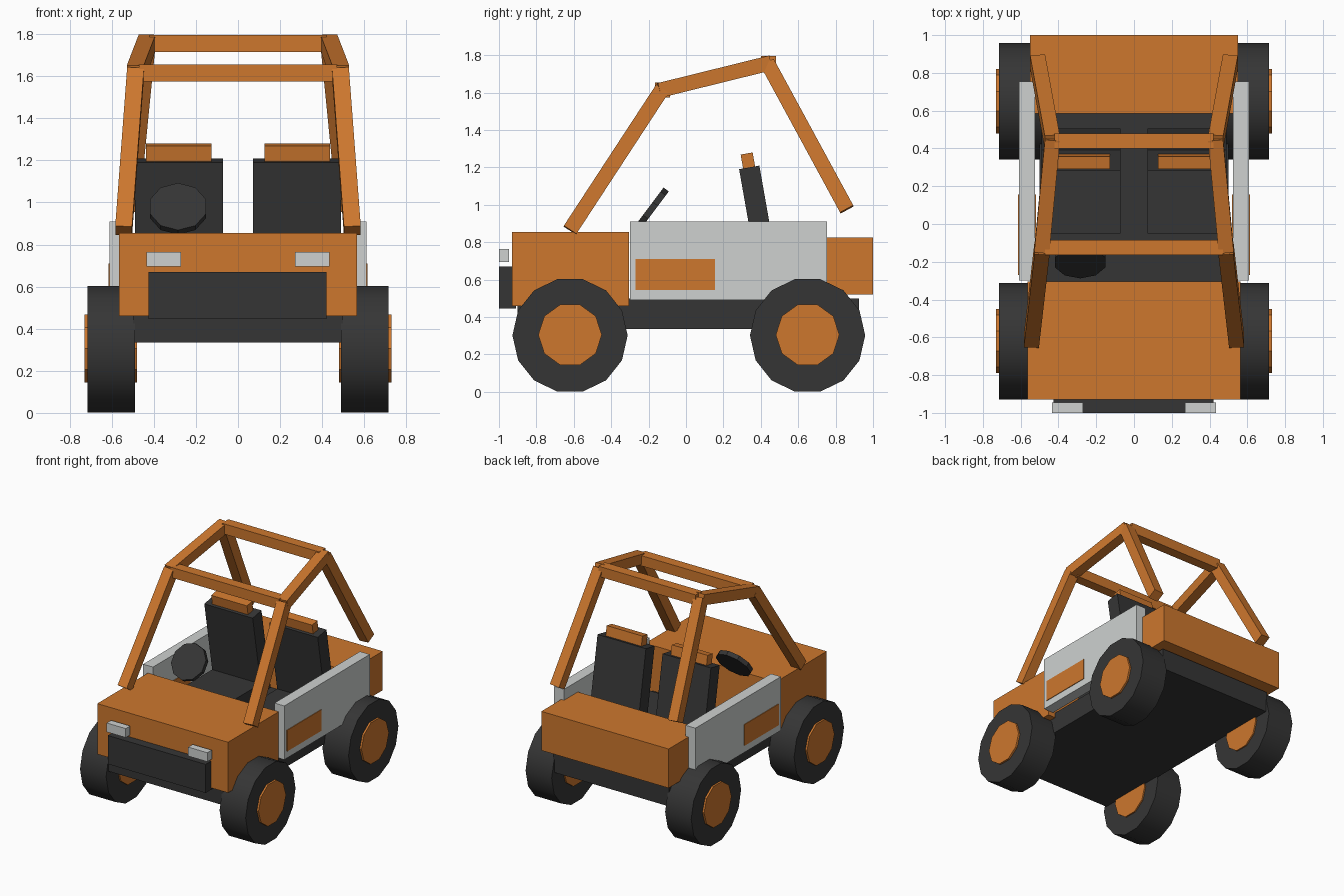
import bpy, math
from mathutils import Vector, Matrix

if "Cube" in bpy.data.objects:
    bpy.data.objects.remove(bpy.data.objects["Cube"], do_unlink=True)


def material(name, rgb):
    m = bpy.data.materials.new(name)
    m.use_nodes = True
    m.diffuse_color = (*rgb, 1)
    m.node_tree.nodes["Principled BSDF"].inputs["Base Color"].default_value = (*rgb, 1)
    return m


orange = material("orange paint", (0.61, 0.185, 0.027))
grey = material("light grey", (0.62, 0.64, 0.63))
dark = material("dark rubber", (0.036, 0.036, 0.036))


def finish(name, mat, matrix, size=(1, 1, 1)):
    """Bake placement and size into the mesh and assign its colour."""
    ob = bpy.context.object
    ob.name = name
    ob.data.transform(matrix @ Matrix.Diagonal((*size, 1)))
    ob.data.materials.append(mat)
    return ob


def box(name, mat, x, y, z, tilt=0):
    """Box from axis ranges, optionally tilted about x through its centre."""
    bpy.ops.mesh.primitive_cube_add(size=1)
    ranges = (x, y, z)
    centre = Vector([(a + b) / 2 for a, b in ranges])
    turn = Matrix.Rotation(math.radians(tilt), 4, "X")
    return finish(name, mat, Matrix.Translation(centre) @ turn, [b - a for a, b in ranges])


def disc(name, mat, centre, axis, radius, depth, sides, spin=0):
    bpy.ops.mesh.primitive_cylinder_add(vertices=sides, radius=radius, depth=depth)
    turn = Vector(axis).to_track_quat("Z", "Y").to_matrix().to_4x4()
    return finish(name, mat, Matrix.Translation(centre) @ turn @ Matrix.Rotation(spin, 4, "Z"))


def bar(name, start, end, width=0.08, over=0.015):
    """Square tube between two points, kept upright."""
    a, b = Vector(start), Vector(end)
    along = (b - a).normalized()
    side = Vector((1, 0, 0))
    side = (side - along * side.dot(along)).normalized()
    turn = Matrix((side, along.cross(side), along)).transposed().to_4x4()
    bpy.ops.mesh.primitive_cube_add(size=1)
    return finish(name, orange, Matrix.Translation((a + b) / 2) @ turn,
                  (width, width, (b - a).length + 2 * over))


# Body
box("chassis", dark, (-0.5, 0.5), (-0.9, 0.925), (0.335, 0.5))
box("hood", orange, (-0.565, 0.565), (-0.93, -0.305), (0.46, 0.855))
box("rear_body", orange, (-0.55, 0.55), (0.585, 1.0), (0.52, 0.825))
box("front_bumper", dark, (-0.425, 0.42), (-1.0, -0.91), (0.447, 0.67))

for s, label in ((1, "left"), (-1, "right")):
    # Side panels, trim and headlights
    box(label + "_side_panel", grey, sorted((s * 0.525, s * 0.61)), (-0.3, 0.755), (0.49, 0.91))
    box(label + "_panel_trim", orange, sorted((s * 0.52, s * 0.615)), (-0.27, 0.155), (0.545, 0.71))
    box(label + "_headlight", grey, sorted((s * 0.27, s * 0.435)), (-1.0, -0.945), (0.695, 0.765))

    # Seats
    seat_x = sorted((s * 0.072, s * 0.49))
    box(label + "_seat_cushion", dark, seat_x, (-0.05, 0.4), (0.48, 0.64))
    box(label + "_seat_back", dark, seat_x, (0.34, 0.45), (0.55, 1.205), 10)
    box(label + "_headrest", orange, sorted((s * 0.127, s * 0.436)), (0.3, 0.365), (1.18, 1.275), 10)

    # Wheels
    for y, end in ((-0.62, "front"), (0.65, "rear")):
        tire = disc(f"{end}_{label}_tire", dark, (s * 0.603, y, 0.302), (1, 0, 0),
                    0.308, 0.225, 14, math.pi / 2)
        bpy.ops.object.shade_smooth_by_angle(angle=math.radians(40))
        disc(f"{end}_{label}_hub", orange, (s * 0.605, y, 0.305), (1, 0, 0),
             0.17, 0.25, 10, math.pi / 2)

    # Roll cage sides
    front_low, front_top = (s * 0.543, -0.618, 0.869), (s * 0.487, -0.13, 1.615)
    rear_top, rear_low = (s * 0.433, 0.437, 1.755), (s * 0.51, 0.858, 0.98)
    bar(label + "_front_pillar", front_low, front_top, over=0.005)
    bar(label + "_roof_rail", front_top, rear_top)
    bar(label + "_rear_pillar", rear_top, rear_low, over=0.005)

# Roll cage cross bars
for name, half, y, z in (("front_cross_bar", 0.47, -0.125, 1.615), ("rear_cross_bar", 0.42, 0.44, 1.755)):
    box(name, orange, (-half, half), (y - 0.04, y + 0.04), (z - 0.04, z + 0.04))

# Steering wheel
disc("steering_wheel", dark, (-0.285, -0.19, 0.97), (0, -0.8, 0.6), 0.14, 0.035, 10)
